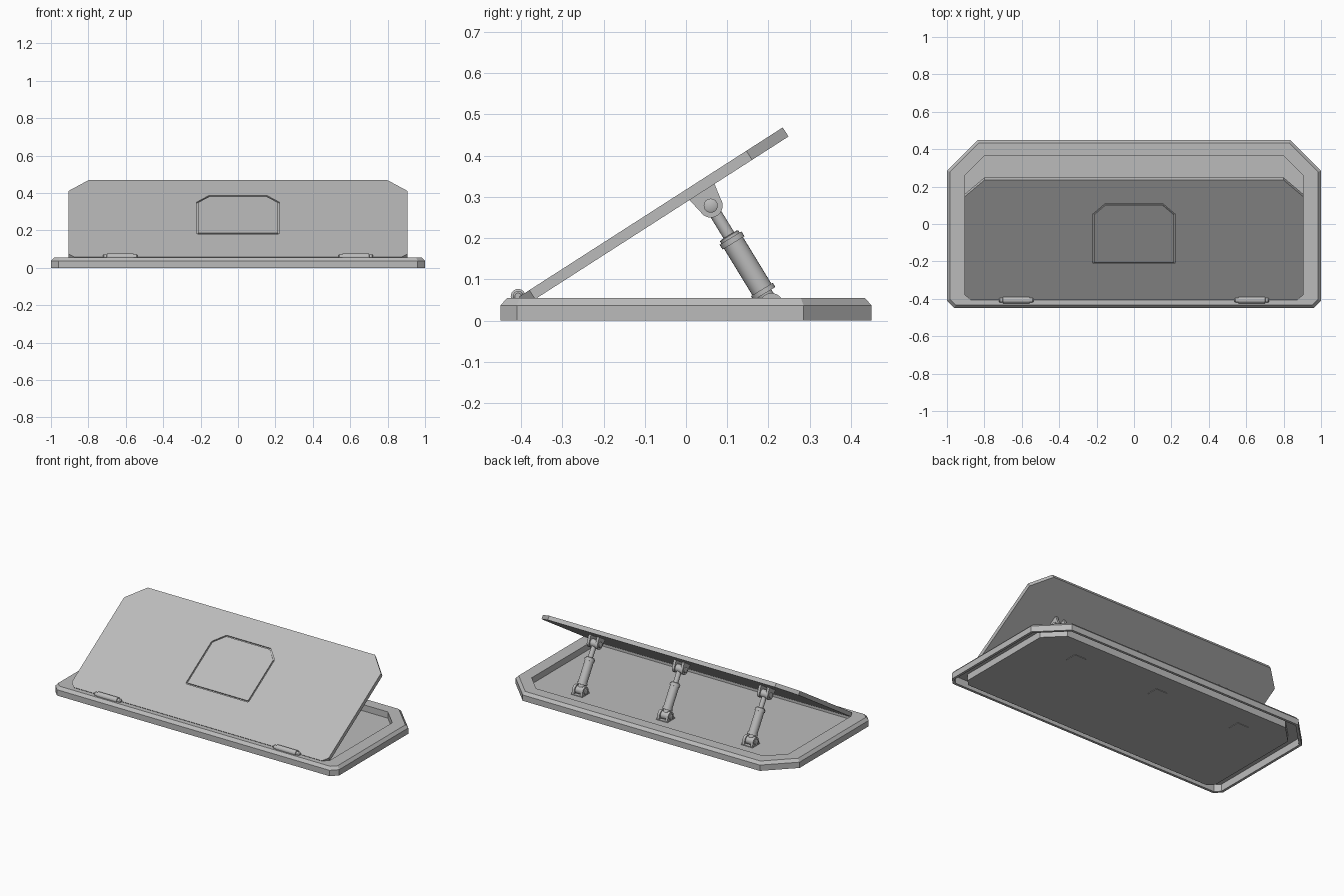
import bpy, bmesh, math
from mathutils import Matrix, Vector

if "Cube" in bpy.data.objects:
    bpy.data.objects.remove(bpy.data.objects["Cube"], do_unlink=True)

GREY = (0.5, 0.5, 0.5, 1)
metal = bpy.data.materials.new("grey_metal")
metal.use_nodes = True
metal.diffuse_color = GREY
metal.node_tree.nodes["Principled BSDF"].inputs["Base Color"].default_value = GREY


def finish(name, bm, matrix=None, smooth=False):
    bmesh.ops.recalc_face_normals(bm, faces=bm.faces)
    mesh = bpy.data.meshes.new(name)
    bm.to_mesh(mesh)
    bm.free()
    mesh.materials.append(metal)
    obj = bpy.data.objects.new(name, mesh)
    bpy.context.collection.objects.link(obj)
    if matrix:
        obj.matrix_world = matrix
    if smooth:
        bpy.ops.object.select_all(action='DESELECT')
        obj.select_set(True)
        bpy.context.view_layer.objects.active = obj
        bpy.ops.object.shade_smooth_by_angle(angle=math.radians(35))
    return obj


def outline(half, y0, y1, front_cut, back_cut, inset=0.0):
    """Rectangle with clipped corners, shrunk evenly by inset."""
    half, y0, y1 = half - inset, y0 + inset, y1 - inset
    f, b = front_cut - 0.586 * inset, back_cut - 0.586 * inset
    right = [(half - f, y0), (half, y0 + f), (half, y1 - b), (half - b, y1)]
    return right + [(-x, y) for x, y in reversed(right)]


def loft(name, loops, matrix=None, ring=False, smooth=False):
    """Bridge (outline, height) loops; cap the ends or close into a ring."""
    bm = bmesh.new()
    rows = [[bm.verts.new((x, y, z)) for x, y in pts] for pts, z in loops]
    pairs = list(zip(rows, rows[1:])) + ([(rows[-1], rows[0])] if ring else [])
    for a, b in pairs:
        for i in range(len(a)):
            j = (i + 1) % len(a)
            bm.faces.new((a[i], a[j], b[j], b[i]))
    if not ring:
        bm.faces.new(rows[0])
        bm.faces.new(rows[-1])
    return finish(name, bm, matrix, smooth)


def circle(r, n=24):
    return [(r * math.cos(math.tau * i / n), r * math.sin(math.tau * i / n)) for i in range(n)]


def turned(name, start, direction, profile):
    """Round part from (distance, radius) pairs along a direction."""
    turn = Vector(direction).to_track_quat('Z', 'Y').to_matrix().to_4x4()
    return loft(name, [(circle(r), d) for d, r in profile],
                Matrix.Translation(start) @ turn, smooth=True)


def box(name, centre, size):
    bm = bmesh.new()
    bmesh.ops.create_cube(bm, size=1)
    bmesh.ops.scale(bm, vec=size, verts=bm.verts)
    return finish(name, bm, Matrix.Translation(centre))


def lug(name, pivot, tilt, drop, r, x, width):
    """Round-ended ear standing on a flat foot, drop below the pivot."""
    arc = [(r * math.cos(math.pi * i / 14), r * math.sin(math.pi * i / 14)) for i in range(15)]
    pts = [(r * 1.25, -drop)] + arc + [(-r * 1.25, -drop)]
    axes = Matrix(((0, 0, 1, 0), (1, 0, 0, 0), (0, 1, 0, 0), (0, 0, 0, 1)))
    place = Matrix.Translation((x, pivot[0], pivot[1])) @ Matrix.Rotation(tilt, 4, 'X') @ axes
    return loft(name, [(pts, -width / 2), (pts, width / 2)], place, smooth=True)


# Base: hollow skirt, bevelled rim and sunken tub in one shell
OUTER = (1.0, -0.45, 0.45, 0.04, 0.165)
TUB = (0.905, -0.40, 0.365, 0.03, 0.105)
loft("base_tray", [
    (outline(*TUB), 0.015),
    (outline(*TUB), 0.055),
    (outline(*OUTER, inset=0.016), 0.055),
    (outline(*OUTER), 0.037),
    (outline(*OUTER), 0.0),
    (outline(*OUTER, inset=0.016), 0.0),
    (outline(*OUTER, inset=0.016), 0.045),
    (outline(*TUB, inset=-0.01), 0.045),
    (outline(*TUB, inset=-0.01), 0.004),
])

# Lid, tilted open about its front edge
ANGLE = math.radians(32.7)
LID = Matrix.Translation((0, -0.405, 0.058)) @ Matrix.Rotation(ANGLE, 4, 'X')
LID_SHAPE = (0.905, 0.0, 0.76, 0.03, 0.105)
lid = loft("lid", [(outline(*LID_SHAPE), -0.026), (outline(*LID_SHAPE), 0)], LID)

# Thin groove marking the access panel
PANEL = (0.222, 0.23, 0.608, 0.006, 0.066)
cutter = loft("groove_cutter", [
    (outline(*PANEL), -0.007), (outline(*PANEL), 0.01),
    (outline(*PANEL, inset=0.008), 0.01), (outline(*PANEL, inset=0.008), -0.007),
], LID, ring=True)
cutter.hide_render = True
cutter.hide_set(True)
groove = lid.modifiers.new("panel_groove", 'BOOLEAN')
groove.operation = 'DIFFERENCE'
groove.solver = 'EXACT'
groove.object = cutter

# Hinges on the front edge
for side, x in (("left", 0.63), ("right", -0.63)):
    turned(f"{side}_hinge", (x, -0.407, 0.059), (1, 0, 0),
           [(-0.093, 0.008), (-0.086, 0.013), (-0.072, 0.013), (-0.07, 0.018),
            (0.07, 0.018), (0.072, 0.013), (0.086, 0.013), (0.093, 0.008)])

# Three struts holding the lid up
TOP, FOOT = (0.06, 0.279), (0.207, 0.038)
span = Vector((0, FOOT[0] - TOP[0], FOOT[1] - TOP[1]))
length = span.length
for label, x in (("left", 0.6), ("middle", 0.0), ("right", -0.6)):
    start = (x, *TOP)
    turned(f"{label}_strut_rod", start, span, [(0, 0.015), (0.11, 0.015)])
    turned(f"{label}_strut_barrel", start, span,
           [(0.084, 0.022), (0.086, 0.026), (0.092, 0.026), (0.092, 0.031), (0.106, 0.031),
            (0.106, 0.027), (0.238, 0.027), (0.238, 0.031), (0.25, 0.031), (0.25, 0.02),
            (length, 0.018)])
    for end, pivot, tilt, drop in (("upper", TOP, ANGLE + math.pi, 0.04),
                                   ("lower", FOOT, 0, 0.025)):
        for ear, dx in (("left", 0.029), ("right", -0.029)):
            lug(f"{label}_{end}_{ear}_ear", pivot, tilt, drop, 0.029, x + dx, 0.016)
        turned(f"{label}_{end}_eye", (x, *pivot), (1, 0, 0), [(-0.019, 0.024), (0.019, 0.024)])
        turned(f"{label}_{end}_pin", (x, *pivot), (1, 0, 0),
               [(-0.046, 0.012), (-0.043, 0.017), (0.043, 0.017), (0.046, 0.012)])
    # Foot plate showing through the tub floor
    box(f"{label}_foot_plate", (x, FOOT[0], 0.01), (0.08, 0.075, 0.018))
